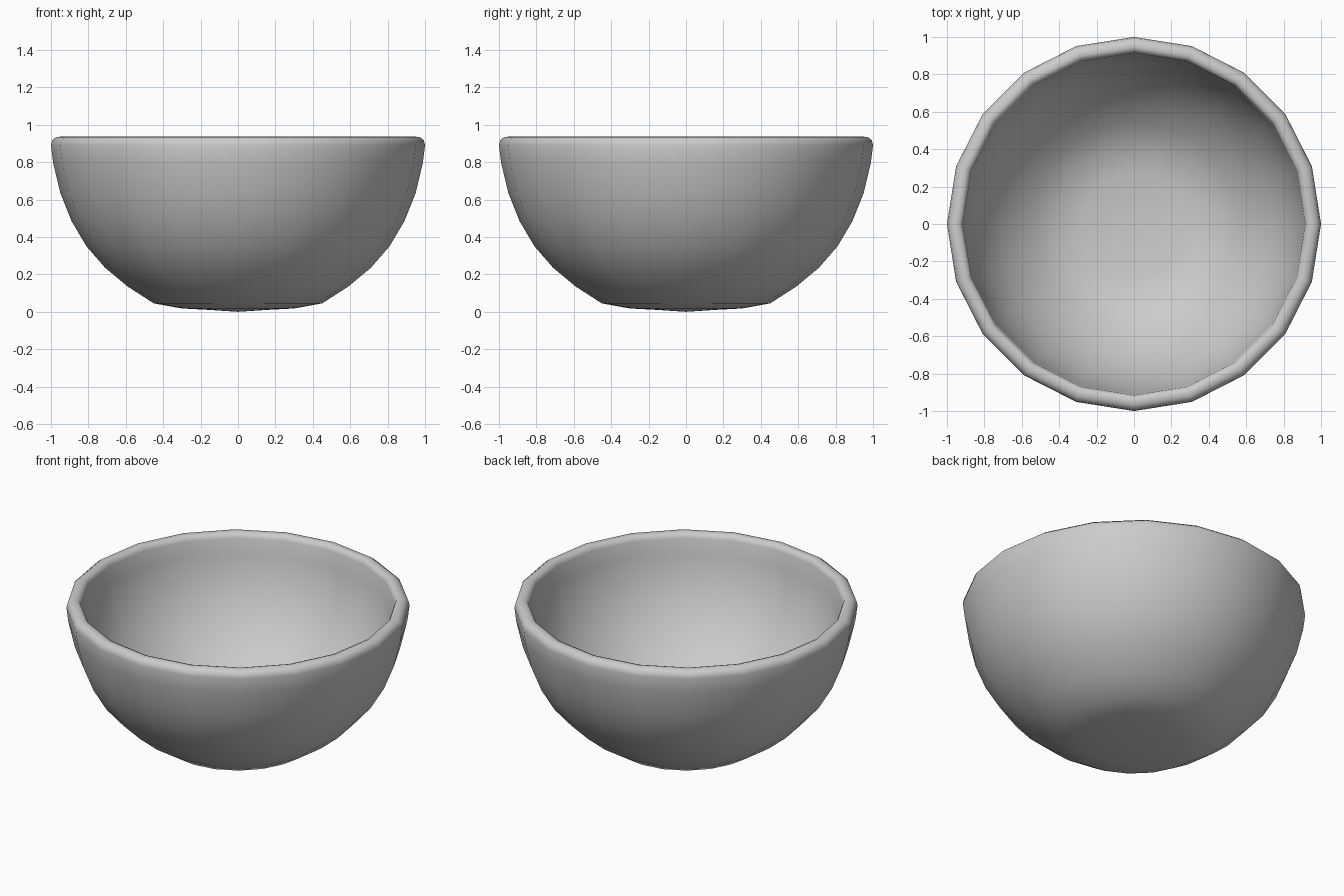
import bpy, bmesh, math
from mathutils import Matrix

if "Cube" in bpy.data.objects:
    bpy.data.objects.remove(bpy.data.objects["Cube"])

SIDES = 20

# bowl half-section (radius, height): outside bottom to rim, then down the inside
outer = [(0, 0.005), (0.15, 0.015), (0.3, 0.023), (0.45, 0.05), (0.59, 0.14),
         (0.71, 0.24), (0.81, 0.355), (0.89, 0.49), (0.95, 0.64), (0.988, 0.8)]
rim = [(1.0, 0.895), (0.994, 0.922), (0.972, 0.939), (0.945, 0.942),
       (0.925, 0.934), (0.915, 0.91)]
inner = [(0.905, 0.81), (0.87, 0.665), (0.815, 0.53), (0.74, 0.41), (0.65, 0.305),
         (0.54, 0.21), (0.42, 0.135), (0.28, 0.107), (0.14, 0.098), (0, 0.09)]
profile = [(r, z - 0.005) for r, z in outer + rim + inner]

# spin the section into a closed bowl
bm = bmesh.new()
verts = [bm.verts.new((r, 0, z)) for r, z in profile]
edges = [bm.edges.new(p) for p in zip(verts, verts[1:])]
bmesh.ops.spin(bm, geom=verts + edges, cent=(0, 0, 0), axis=(0, 0, 1),
               angle=math.tau, steps=SIDES, use_duplicate=False)
bmesh.ops.remove_doubles(bm, verts=bm.verts, dist=0.0005)
bmesh.ops.recalc_face_normals(bm, faces=bm.faces)
for f in bm.faces:
    f.smooth = True

mesh = bpy.data.meshes.new("bowl")
bm.to_mesh(mesh)
bm.free()
bowl = bpy.data.objects.new("bowl", mesh)
bpy.context.collection.objects.link(bowl)
